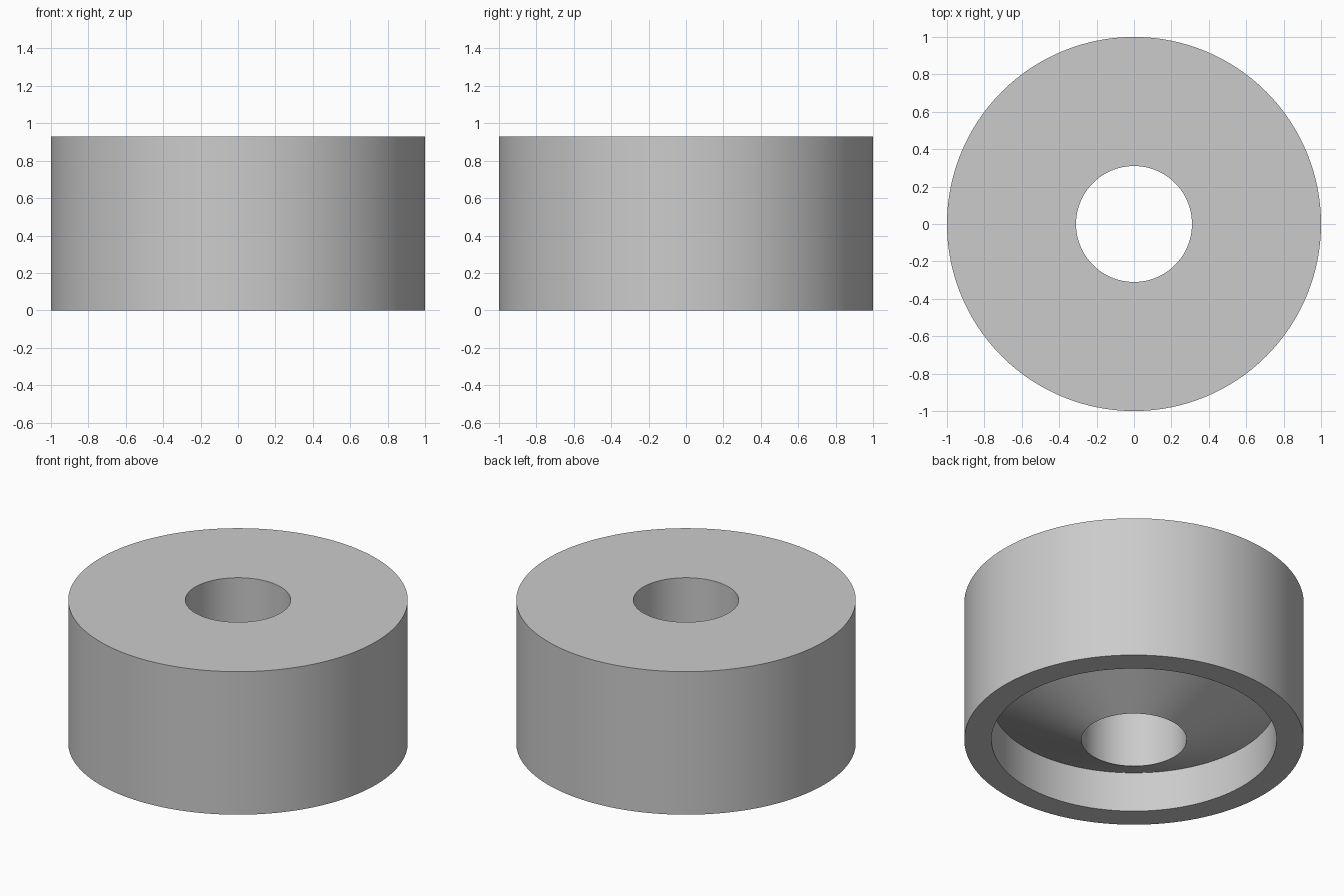
import bpy
import bmesh
import math

cube = bpy.data.objects.get("Cube")
if cube:
    bpy.data.objects.remove(cube, do_unlink=True)

SEGMENTS = 128
HEIGHT = 0.93
OUTER, RECESS, BORE = 1.0, 0.84, 0.31
RECESS_DEPTH = 0.26


def make_material(name, colour):
    mat = bpy.data.materials.new(name)
    mat.use_nodes = True
    mat.diffuse_color = colour
    mat.node_tree.nodes["Principled BSDF"].inputs["Base Color"].default_value = colour
    return mat


def lathe(name, profile, material):
    """Spin a closed (radius, height) profile around the z axis."""
    bm = bmesh.new()
    verts = [bm.verts.new((r, 0, z)) for r, z in profile]
    edges = [bm.edges.new((v, verts[i - 1])) for i, v in enumerate(verts)]
    bmesh.ops.spin(bm, geom=verts + edges, cent=(0, 0, 0), axis=(0, 0, 1),
                   angle=math.tau, steps=SEGMENTS, use_duplicate=False)
    bmesh.ops.remove_doubles(bm, verts=bm.verts, dist=0.0001)
    bmesh.ops.recalc_face_normals(bm, faces=bm.faces)
    mesh = bpy.data.meshes.new(name)
    bm.to_mesh(mesh)
    bm.free()
    mesh.materials.append(material)
    obj = bpy.data.objects.new(name, mesh)
    bpy.context.collection.objects.link(obj)
    bpy.ops.object.select_all(action="DESELECT")
    obj.select_set(True)
    bpy.context.view_layer.objects.active = obj
    bpy.ops.object.shade_smooth_by_angle(angle=math.radians(30))
    return obj


# Bored cylinder; underneath, a conical boss sits inside a ring recess
spacer_profile = [
    (BORE, HEIGHT),
    (OUTER, HEIGHT),
    (OUTER, 0),
    (RECESS, 0),
    (RECESS, RECESS_DEPTH),
    (BORE, 0),
]
lathe("round_spacer", spacer_profile, make_material("light grey", (0.6, 0.6, 0.6, 1)))
